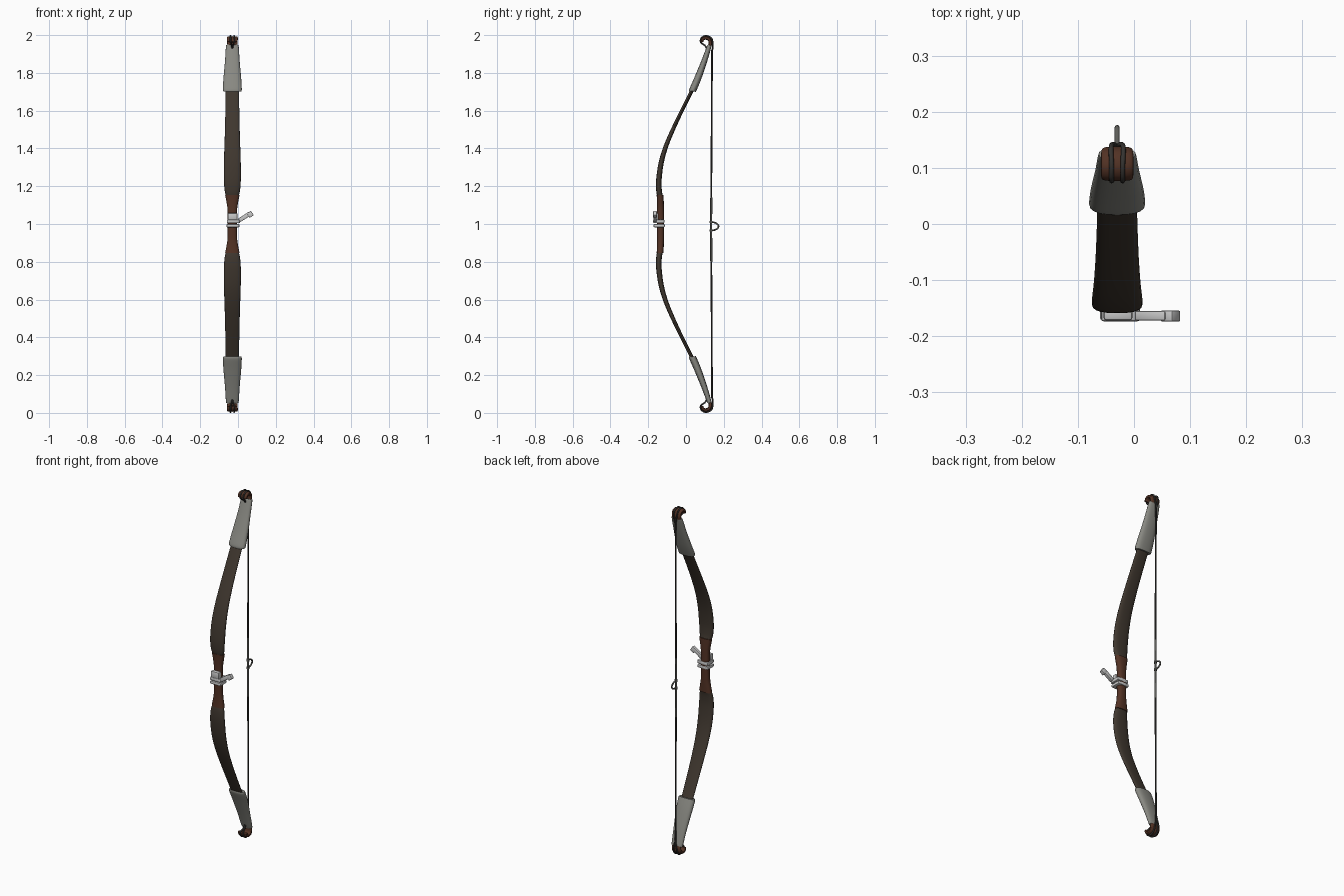
import bpy, bmesh, math
from mathutils import Vector

if "Cube" in bpy.data.objects:
    bpy.data.objects.remove(bpy.data.objects["Cube"])

CX, MID = -0.03, 1.0          # bow plane and mid height


def mat(name, r, g, b):
    m = bpy.data.materials.new(name)
    m.diffuse_color = (r, g, b, 1)
    m.use_nodes = True
    m.node_tree.nodes["Principled BSDF"].inputs["Base Color"].default_value = m.diffuse_color
    return m


WOOD = mat("dark limb wood", 0.050, 0.038, 0.028)
BROWN = mat("brown leather", 0.085, 0.032, 0.018)
GREY = mat("grey sleeve", 0.25, 0.25, 0.225)
STRING = mat("dark string", 0.035, 0.033, 0.030)
SERVING = mat("string serving", 0.11, 0.11, 0.10)
METAL = mat("pale metal", 0.58, 0.58, 0.58)


def smooth_list(pts, n):
    """Catmull-Rom through tuples of any length."""
    p = [pts[0]] + list(pts) + [pts[-1]]
    out = []
    for i in range(1, len(p) - 2):
        for k in range(n):
            t = k / n
            out.append(tuple(
                0.5 * (2 * b + (c - a) * t + (2 * a - 5 * b + 4 * c - d) * t * t
                       + (3 * b - a - 3 * c + d) * t ** 3)
                for a, b, c, d in zip(p[i - 1], p[i], p[i + 1], p[i + 2])))
    return out + [tuple(pts[-1])]


def finish(name, bm, m, angle=40):
    bmesh.ops.recalc_face_normals(bm, faces=bm.faces)
    me = bpy.data.meshes.new(name)
    bm.to_mesh(me)
    bm.free()
    ob = bpy.data.objects.new(name, me)
    bpy.context.collection.objects.link(ob)
    me.materials.append(m)
    bpy.ops.object.select_all(action='DESELECT')
    ob.select_set(True)
    bpy.context.view_layer.objects.active = ob
    bpy.ops.object.shade_smooth_by_angle(angle=math.radians(angle))
    return ob


def sweep(name, stations, m, s=1, n=5, sides=20, power=0.8):
    """Flattened section swept in the yz plane; stations = (y, height from middle, width, thickness)."""
    st = smooth_list(stations, n)
    bm = bmesh.new()
    rings = []
    for i, (y, z, w, t) in enumerate(st):
        a, b = st[max(i - 1, 0)], st[min(i + 1, len(st) - 1)]
        d = Vector((b[0] - a[0], b[1] - a[1])).normalized()
        ring = []
        for k in range(sides):
            an = 2 * math.pi * k / sides
            c, q = math.cos(an), math.sin(an)
            u = math.copysign(abs(c) ** power, c) * w / 2
            v = math.copysign(abs(q) ** power, q) * t / 2
            ring.append(bm.verts.new((CX + u, y + d.y * v, MID + s * (z - d.x * v))))
        rings.append(ring)
    for r0, r1 in zip(rings, rings[1:]):
        for k in range(sides):
            j = (k + 1) % sides
            bm.faces.new((r0[k], r0[j], r1[j], r1[k]))
    bm.faces.new(rings[0])
    bm.faces.new(rings[-1])
    return finish(name, bm, m)


def cord(name, pts, r, m, cyclic=False):
    """Round cord through xyz points."""
    cu = bpy.data.curves.new(name, 'CURVE')
    cu.dimensions = '3D'
    cu.bevel_depth, cu.bevel_resolution, cu.use_fill_caps = r, 2, True
    sp = cu.splines.new('POLY')
    sp.points.add(len(pts) - 1)
    for p, co in zip(sp.points, pts):
        p.co = (*co, 1)
    sp.use_cyclic_u = cyclic
    cu.materials.append(m)
    ob = bpy.data.objects.new(name, cu)
    bpy.context.collection.objects.link(ob)


def box(name, lo, hi, m, bevel=0.004, tilt=0):
    """Bevelled box between two corners, tilted about y."""
    lo, hi = Vector(lo), Vector(hi)
    bm = bmesh.new()
    bmesh.ops.create_cube(bm, size=1)
    bmesh.ops.scale(bm, vec=hi - lo, verts=bm.verts)
    bmesh.ops.bevel(bm, geom=bm.edges[:], offset=bevel, segments=2, affect='EDGES', profile=0.5)
    ob = finish(name, bm, m)
    ob.location = (lo + hi) / 2
    ob.rotation_euler.y = -math.radians(tilt)
    return ob


# Grip, waisted in the middle
half = [(-0.135, 0.0, 0.050, 0.038), (-0.135, 0.05, 0.049, 0.037), (-0.135, 0.09, 0.053, 0.036),
        (-0.136, 0.13, 0.067, 0.036), (-0.137, 0.154, 0.076, 0.037)]
sweep("grip", [(y, -z, w, t) for y, z, w, t in half[:0:-1]] + half, BROWN)

for s, side in ((1, "upper"), (-1, "lower")):
    # Curved flat limb
    sweep(side + "_limb", [(-0.137, 0.145, 0.066, 0.030), (-0.143, 0.18, 0.082, 0.030),
                           (-0.143, 0.24, 0.090, 0.029), (-0.130, 0.33, 0.089, 0.027),
                           (-0.103, 0.42, 0.083, 0.024), (-0.060, 0.52, 0.077, 0.021),
                           (-0.012, 0.62, 0.073, 0.019), (0.038, 0.72, 0.070, 0.019)], WOOD, s)
    # Tapered end sleeve
    sweep(side + "_sleeve", [(0.034, 0.703, 0.094, 0.034), (0.037, 0.712, 0.100, 0.038),
                             (0.062, 0.77, 0.094, 0.037), (0.096, 0.86, 0.078, 0.031),
                             (0.122, 0.938, 0.068, 0.024), (0.124, 0.945, 0.062, 0.020)], GREY, s)
    # Curled nock at the tip
    sweep(side + "_nock", [(0.120, 0.93, 0.050, 0.018), (0.129, 0.955, 0.054, 0.018),
                           (0.123, 0.977, 0.058, 0.018), (0.104, 0.985, 0.058, 0.018),
                           (0.089, 0.978, 0.058, 0.017), (0.084, 0.964, 0.056, 0.015)], BROWN, s, power=0.55)
    # String loop over the nock
    for dx in (-1, 1):
        path = smooth_list([(0, 0.138, 0.91), (0.008, 0.142, 0.95), (0.011, 0.134, 0.984),
                            (0.010, 0.106, 0.996), (0.010, 0.082, 0.985), (0.009, 0.078, 0.962),
                            (0.003, 0.100, 0.945), (0, 0.112, 0.925)], 4)
        cord(side + "_string_loop", [(CX + dx * x, y, MID + s * z) for x, y, z in path], 0.0045, STRING)

# Bowstring, serving and nocking loop
cord("bowstring", [(CX, 0.138, 0.08), (CX, 0.133, 1.0), (CX, 0.138, 1.92)], 0.0045, STRING)
cord("string_serving", [(CX, 0.134, 0.80), (CX, 0.133, 1.0), (CX, 0.134, 1.14)], 0.0056, SERVING)
cord("nocking_loop", [(CX, 0.134 + 0.038 * math.sin(math.pi * k / 16), 0.988 + 0.022 * math.cos(math.pi * k / 16))
                      for k in range(17)], 0.0045, SERVING)
for z in (0.966, 1.010):
    cord("loop_knot", [(CX, 0.133, z - 0.006), (CX, 0.133, z + 0.006)], 0.008, SERVING)

# Arrow rest clamped around the grip
box("rest_band_lower", (-0.061, -0.172, 0.982), (0.008, -0.112, 1.000), METAL, 0.006)
box("rest_band_upper", (-0.059, -0.174, 1.004), (0.011, -0.114, 1.024), METAL, 0.006)
box("rest_block", (-0.054, -0.172, 1.020), (-0.003, -0.148, 1.058), METAL, 0.005)
box("rest_arm", (0.002, -0.172, 1.026), (0.066, -0.155, 1.048), METAL, 0.003, 33)
box("rest_arm_tip", (0.052, -0.174, 1.037), (0.078, -0.154, 1.065), METAL, 0.003, 33)
